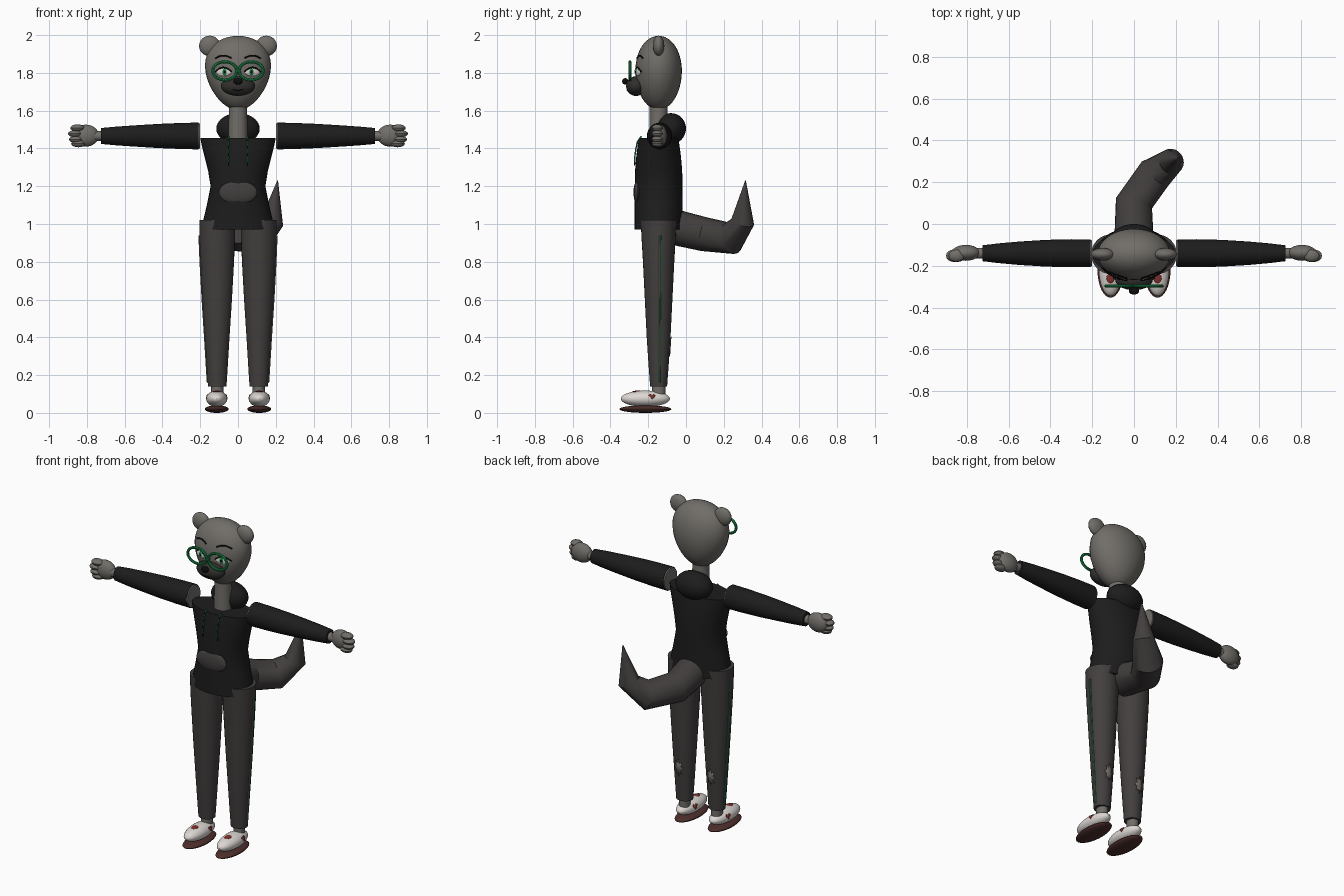
import bpy, bmesh, math
from mathutils import Vector

cube = bpy.data.objects.get("Cube")
if cube:
    bpy.data.objects.remove(cube, do_unlink=True)


def material(name, *rgb):
    m = bpy.data.materials.new(name)
    m.use_nodes = True
    m.diffuse_color = (*rgb, 1)
    m.node_tree.nodes["Principled BSDF"].inputs["Base Color"].default_value = (*rgb, 1)
    return m


FUR = material("grey fur", .165, .155, .14)
CLOTH = material("black cloth", .012, .012, .012)
PANTS = material("charcoal", .055, .049, .048)
MUZZLE = material("dark muzzle", .03, .028, .027)
WHITE = material("off white", .72, .68, .65)
SOLE = material("brown sole", .075, .028, .025)
GREEN = material("green", .012, .26, .07)
RED = material("dark red", .2, .03, .025)
BLACK = material("black", .004, .004, .004)

CY = -.145   # depth of the body axis
parts = []


def finish(bm, name, mat):
    bmesh.ops.recalc_face_normals(bm, faces=bm.faces)
    me = bpy.data.meshes.new(name)
    bm.to_mesh(me)
    bm.free()
    me.materials.append(mat)
    ob = bpy.data.objects.new(name, me)
    bpy.context.collection.objects.link(ob)
    parts.append(ob)
    return ob


def loft(name, rings, mat, n=32, closed=False):
    """Skin a list of elliptical rings given as (centre, half axis, half axis)."""
    bm = bmesh.new()
    loops = []
    for c, u, v in rings:
        c, u, v = Vector(c), Vector(u), Vector(v)
        loops.append([bm.verts.new(c + u * math.cos(a) + v * math.sin(a))
                      for a in (math.tau * i / n for i in range(n))])
    pairs = list(zip(loops, loops[1:]))
    if closed:
        pairs.append((loops[-1], loops[0]))
    else:
        bm.faces.new(loops[0])
        bm.faces.new(loops[-1])
    for a, b in pairs:
        for i in range(n):
            j = (i + 1) % n
            bm.faces.new((a[i], a[j], b[j], b[i]))
    return finish(bm, name, mat)


def stack(name, rows, mat, x=0, y=CY):
    """Upright loft from (z, x radius, y radius) rows."""
    return loft(name, [((x, y, z), (rx, 0, 0), (0, ry, 0)) for z, rx, ry in rows], mat)


def tube(name, pts, radii, mat, n=8, closed=False):
    pts = [Vector(p) for p in pts]
    if not isinstance(radii, list):
        radii = [radii] * len(pts)
    last = len(pts) - 1
    rings, old, u = [], None, None
    for i, p in enumerate(pts):
        if closed:
            d = pts[(i + 1) % len(pts)] - pts[i - 1]
        else:
            d = pts[min(i + 1, last)] - pts[max(i - 1, 0)]
        d.normalize()
        if u is None:
            u = d.orthogonal().normalized()
        else:
            u = old.rotation_difference(d) @ u
        old = d
        rings.append((p, u * radii[i], d.cross(u) * radii[i]))
    return loft(name, rings, mat, n, closed)


def ball(name, c, r, mat, turn=0, seg=32):
    bm = bmesh.new()
    bmesh.ops.create_uvsphere(bm, u_segments=seg, v_segments=seg // 2, radius=1)
    for v in bm.verts:
        v.co = Vector(a * b for a, b in zip(v.co, r))
    ob = finish(bm, name, mat)
    ob.location = c
    ob.rotation_euler.z = turn
    return ob


def patch(name, pts, mat):
    """Fan of triangles; the first point is the middle."""
    bm = bmesh.new()
    mid, *rim = [bm.verts.new(p) for p in pts]
    for a, b in zip(rim, rim[1:] + rim[:1]):
        bm.faces.new((mid, a, b))
    ob = finish(bm, name, mat)
    mod = ob.modifiers.new("thickness", "SOLIDIFY")
    mod.thickness = .003
    mod.offset = 0


# Head: egg, with a helper giving the face surface depth
def egg(t):
    c, s = math.cos(t), math.sin(t)
    return 1.8 + .196 * c, s * (.17 + .035 * c) + .001, s * (.122 + .006 * c) + .001


def face_y(x, z):
    _, rx, ry = egg(math.acos((z - 1.8) / .196))
    return CY - ry * math.sqrt(max(0, 1 - (x / rx) ** 2))


stack("head", [egg(math.pi * i / 24) for i in range(25)], FUR)
stack("neck", [(1.42, .052, .05), (1.65, .047, .047)], FUR)
ball("muzzle", (0, -.265, 1.73), (.09, .052, .052), MUZZLE)
ball("nose", (0, -.322, 1.755), (.024, .016, .017), BLACK)
tube("mouth", [(x, -.264 - .052 * math.sqrt(1 - (x / .09) ** 2 - .18), 1.708 + x * x * 4)
               for x in (i * .01 for i in range(-5, 6))], .003, BLACK)

# Hooded top
stack("torso", [(.97, .19, .127), (1.02, .184, .127), (1.1, .165, .127), (1.2, .145, .126),
                (1.28, .158, .125), (1.36, .178, .118), (1.42, .193, .11), (1.455, .2, .104)], CLOTH)
ball("hood", (0, -.08, 1.505), (.115, .08, .082), CLOTH)
ball("belly_pocket", (0, -.258, 1.167), (.102, .02, .062), PANTS)


# Leg surface
LEG = [(.14, .049, .045), (.25, .056, .053), (.4, .065, .063), (.6, .078, .073),
       (.8, .089, .083), (.92, .094, .09), (1.02, .095, .095)]


def on_leg(side, angle, z, lift=.002):
    for (z0, a0, b0), (z1, a1, b1) in zip(LEG, LEG[1:]):
        if z <= z1:
            k = (z - z0) / (z1 - z0)
            rx, ry = a0 + (a1 - a0) * k + lift, b0 + (b1 - b0) * k + lift
            return (side * (.11 + rx * math.cos(angle)), CY + ry * math.sin(angle), z)


def on_shoe(side, y, z, lift=.002):
    k = 1 - ((y + .215) / .13) ** 2 - ((z - .075) / .043) ** 2
    return (.1125 + side * (.056 * math.sqrt(max(0, k)) + lift), y, z)


for s, tag in ((1, "left"), (-1, "right")):
    # Ear, eye, brow and lens rim
    ball(tag + "_ear", (s * .15, CY, 1.943), (.056, .03, .054), FUR)
    ex, ez = s * .075, 1.805
    ey = face_y(ex, ez)
    ball(tag + "_eye", (ex, ey, ez), (.042, .008, .022), WHITE, s * .35)
    ball(tag + "_iris", (ex - s * .004, ey - .005, ez), (.017, .006, .019), GREEN, s * .35, 16)
    ball(tag + "_pupil", (ex - s * .004, ey - .009, ez), (.008, .004, .009), BLACK, s * .35, 16)
    steps = [i / 10 for i in range(11)]
    lash = [(s * (.033 + .088 * k), 1.805 + .024 * math.sin(math.pi * k)) for k in steps]
    tube(tag + "_lashes", [(x, face_y(x, z) - .004, z) for x, z in lash], .004, BLACK)
    brow = [(s * (.035 + .085 * k), 1.878 + .014 * math.sin(math.pi * k)) for k in steps]
    tube(tag + "_brow", [(x, face_y(x, z) - .002, z) for x, z in brow], .004, BLACK)
    tube(tag + "_lens_rim", [(s * .07 + .064 * math.cos(a), -.297, 1.811 + .048 * math.sin(a))
                             for a in (math.tau * i / 32 for i in range(32))], .008, GREEN, closed=True)

    # Drawstring, in dashes
    cord = [(s * .05, -.235, 1.465), (s * .05, -.256, 1.44), (s * .05, -.265, 1.4),
            (s * .05, -.27, 1.36), (s * .05, -.272, 1.31)]
    for i, (a, b) in enumerate(zip(cord, cord[1:])):
        a, b = Vector(a), Vector(b)
        tube(f"{tag}_drawstring_{i}", [a, a.lerp(b, .7)], .004, GREEN)
        tube(f"{tag}_drawstring_gap_{i}", [a.lerp(b, .7), b], .003, BLACK)

    # Arm and hand
    def sideways(name, rows, mat):
        loft(tag + name, [((s * x, -.14, 1.466), (0, ry, 0), (0, 0, rz)) for x, ry, rz in rows], mat)
    sideways("_sleeve", [(.208, .066, .071), (.3, .067, .069), (.42, .064, .064), (.55, .056, .056),
                         (.65, .047, .049), (.725, .038, .042)], CLOTH)
    sideways("_shoulder", [(.201, .062, .066), (.209, .063, .068)], FUR)
    sideways("_wrist", [(.7, .026, .026), (.78, .026, .026)], FUR)
    ball(tag + "_palm", (s * .805, -.138, 1.468), (.068, .038, .058), FUR)
    for i, (x, z) in enumerate(((.85, 1.508), (.862, 1.478), (.857, 1.448), (.845, 1.425))):
        ball(f"{tag}_finger_{i}", (s * x, -.152, z), (.038, .03, .019), FUR, seg=16)

    # Trouser leg with side stripes and a torn patch behind
    stack(tag + "_trouser_leg", LEG, PANTS, s * .11)
    stack(tag + "_ankle", [(.08, .032, .036), (.145, .032, .036)], FUR, s * .11)
    heights = [.16 + .78 * i / 20 for i in range(21)]
    tube(tag + "_side_stripe", [on_leg(s, 0, z) for z in heights], .003, FUR)
    tube(tag + "_side_piping", [on_leg(s, .12, z) for z in heights], .003, GREEN)
    rim = []
    for i in range(16):
        a = math.tau * i / 16
        r = 1 if i % 2 == 0 else .5
        rim.append(on_leg(s, math.pi / 2 + .5 * r * math.cos(a), .35 + .055 * r * math.sin(a), .003))
    patch(tag + "_torn_patch", [on_leg(s, math.pi / 2, .35, .003)] + rim, FUR)

    # Shoe
    ball(tag + "_shoe", (s * .1125, -.215, .075), (.056, .13, .043), WHITE)
    ball(tag + "_sole", (s * .1125, -.215, .02), (.063, .138, .02), SOLE)
    ball(tag + "_shoe_tongue", (s * .1125, -.255, .112), (.02, .03, .006), RED, seg=16)
    for k in (1, -1):
        mark = [(0, 0), (-.018, .008), (-.008, .014), (0, .008), (.01, .014), (.018, .004), (.002, -.016)]
        pts = [on_shoe(k, -.18 + dy, .086 + dz) for dy, dz in mark]
        patch(f"{tag}_shoe_mark_{k}", [(s * x, y, z) for x, y, z in pts], RED)

# Tail
tube("tail", [(0, -.09, .99), (0, .1, .945), (.1, .24, .925), (.18, .3, 1.01), (.21, .315, 1.23)],
     [.095, .09, .086, .062, .002], PANTS, 24)

for ob in parts:
    ob.select_set(True)
bpy.context.view_layer.objects.active = parts[0]
bpy.ops.object.shade_smooth_by_angle()
